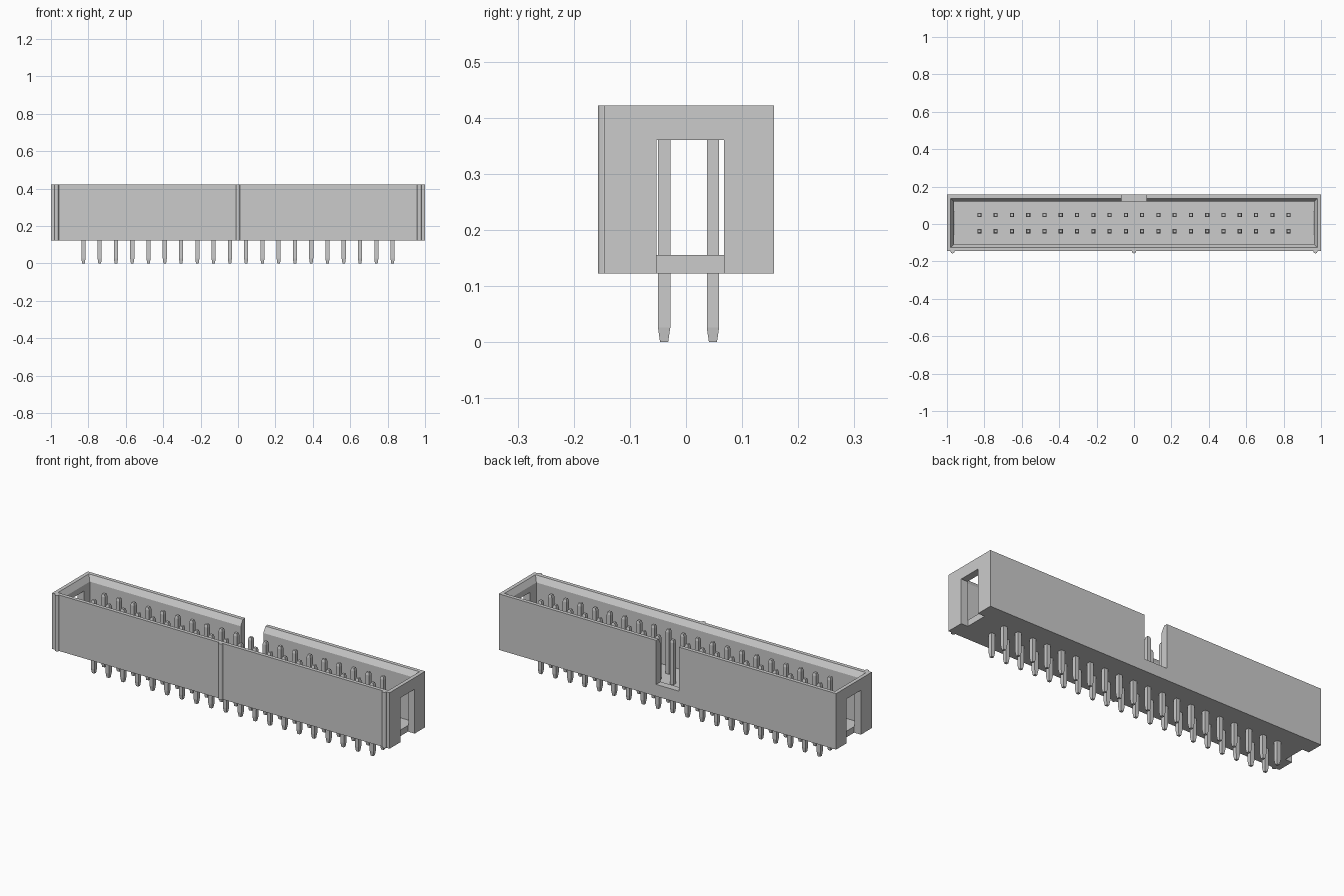
import bpy, bmesh
from math import pi, cos, sin

old = bpy.data.objects.get("Cube")
if old:
    bpy.data.objects.remove(old, do_unlink=True)

grey = bpy.data.materials.new("grey")
grey.use_nodes = True
grey.diffuse_color = (0.6, 0.6, 0.6, 1)
grey.node_tree.nodes["Principled BSDF"].inputs["Base Color"].default_value = (0.6, 0.6, 0.6, 1)

BOTTOM, TOP, FLOOR = 0.122, 0.422, 0.155
FRONT, BACK, WALL = -0.145, 0.157, 0.038


def rectangle(x0, x1, y0, y1, z):
    return [(x0, y0, z), (x1, y0, z), (x1, y1, z), (x0, y1, z)]


def add_loft(bm, sections):
    """Skin a stack of closed sections and cap both ends."""
    rings = [[bm.verts.new(p) for p in s] for s in sections]
    n = len(rings[0])
    for a, b in zip(rings, rings[1:]):
        for i in range(n):
            j = (i + 1) % n
            bm.faces.new((a[i], a[j], b[j], b[i]))
    bm.faces.new(rings[0][::-1])
    bm.faces.new(rings[-1])


def make_object(name, lofts):
    bm = bmesh.new()
    for sections in lofts:
        add_loft(bm, sections)
    bmesh.ops.recalc_face_normals(bm, faces=bm.faces)
    mesh = bpy.data.meshes.new(name)
    bm.to_mesh(mesh)
    bm.free()
    mesh.materials.append(grey)
    obj = bpy.data.objects.new(name, mesh)
    bpy.context.collection.objects.link(obj)
    return obj


def cut(target, name, x0, x1, y0, y1, z0, z1):
    cutter = make_object(name, [[rectangle(x0, x1, y0, y1, z) for z in (z0, z1)]])
    cutter.hide_render = True
    mod = target.modifiers.new(name, "BOOLEAN")
    mod.operation, mod.solver, mod.object = "DIFFERENCE", "EXACT", cutter
    bpy.context.view_layer.objects.active = target
    bpy.ops.object.modifier_apply(modifier=name)
    bpy.data.objects.remove(cutter, do_unlink=True)


# Open housing with a chamfered inner rim
def inset(d, z):
    return rectangle(d - 1, 1 - d, FRONT + d, BACK - d, z)


housing = make_object("housing", [[
    inset(0, BOTTOM), inset(0, TOP), inset(0.02, TOP),
    inset(WALL, TOP - 0.03), inset(WALL, FLOOR)]])

# Slots in both end walls and the keying notch in the back wall
for name, x0, x1 in (("left_slot", 0.96, 1.1), ("right_slot", -1.1, -0.96)):
    cut(housing, name, x0, x1, -0.053, 0.068, 0.1, 0.36)
cut(housing, "key_notch", -0.067, 0.067, 0.1, 0.2, 0.186, 0.5)

# Rounded vertical ribs on the front
for name, x in (("right_rib", -0.97), ("middle_rib", 0), ("left_rib", 0.97)):
    arc = [(x - 0.012 * cos(pi * i / 8), FRONT + 0.002 - 0.014 * sin(pi * i / 8))
           for i in range(9)]
    make_object(name, [[[(px, py, z) for px, py in arc] for z in (BOTTOM, TOP)]])

# Two rows of square pins with tapered ends
PIN_PROFILE = ((0, 0.0072), (0.026, 0.011), (0.378, 0.011), (0.392, 0.0075))
for name, y in (("front_pin_row", -0.039), ("back_pin_row", 0.048)):
    pins = []
    for i in range(20):
        x = (i - 9.5) * 0.087
        pins.append([rectangle(x - r, x + r, y - r, y + r, z) for z, r in PIN_PROFILE])
    make_object(name, pins)
